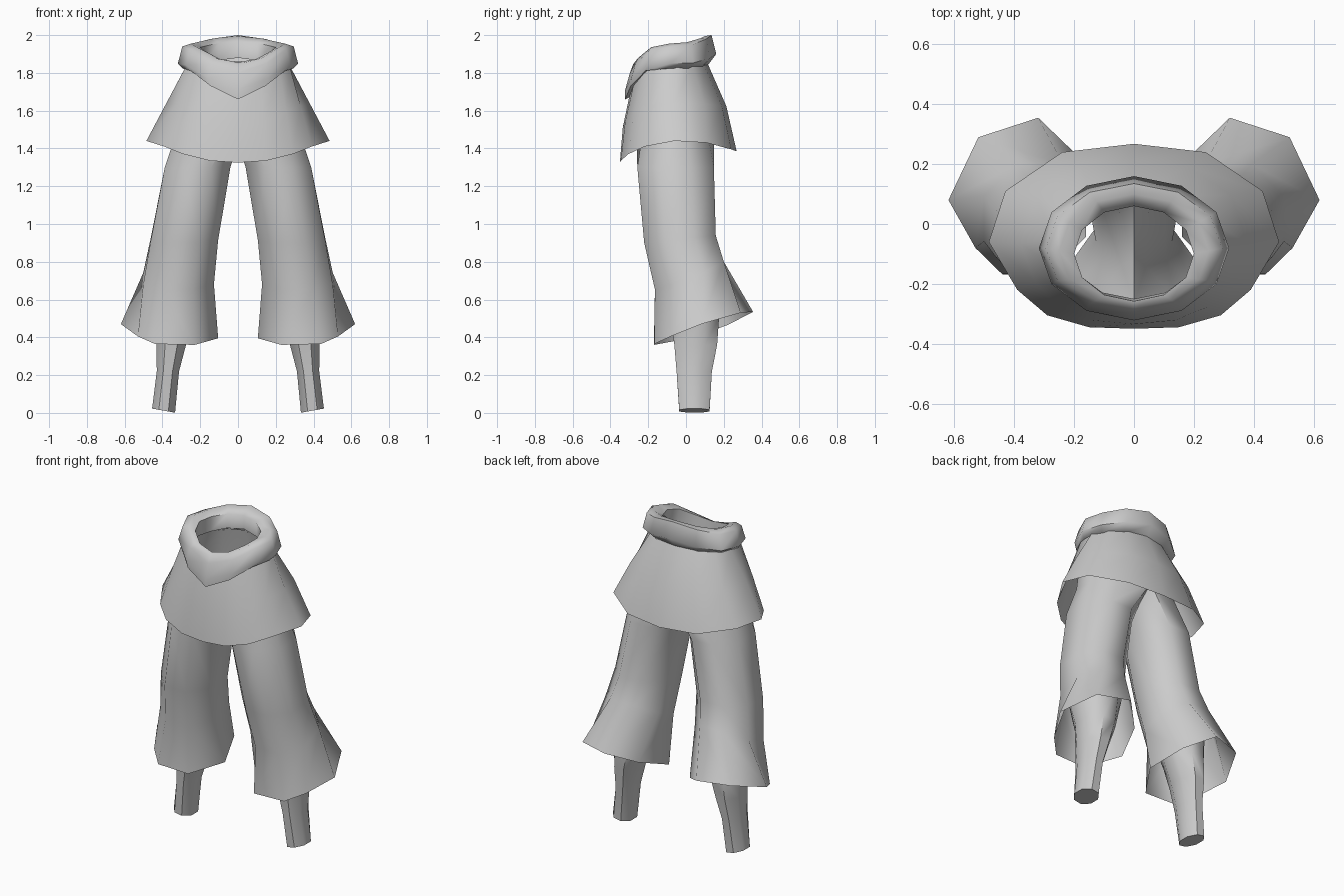
import bpy, math

if "Cube" in bpy.data.objects:
    bpy.data.objects.remove(bpy.data.objects["Cube"])

grey = bpy.data.materials.new("cloth grey")
grey.diffuse_color = (0.6, 0.6, 0.6, 1)
grey.use_nodes = True
grey.node_tree.nodes["Principled BSDF"].inputs["Base Color"].default_value = grey.diffuse_color


def make(name, verts, faces, angle=50, mirror=False):
    me = bpy.data.meshes.new(name)
    me.from_pydata(verts, [], faces)
    me.materials.append(grey)
    ob = bpy.data.objects.new(name, me)
    bpy.context.collection.objects.link(ob)
    bpy.ops.object.select_all(action='DESELECT')
    ob.select_set(True)
    bpy.context.view_layer.objects.active = ob
    if mirror:
        mod = ob.modifiers.new("mirror", 'MIRROR')
        mod.merge_threshold = 0.002
        bpy.ops.object.modifier_apply(modifier=mod.name)
    bpy.ops.object.shade_smooth_by_angle(angle=math.radians(angle))
    return ob


def loft(rings, closed=True):
    """Join rings of equal size, listed from top to bottom, with quads."""
    n = len(rings[0])
    verts = [p for r in rings for p in r]
    faces = []
    for k in range(len(rings) - 1):
        for i in range(n if closed else n - 1):
            j = (i + 1) % n
            faces.append((k * n + j, k * n + i, (k + 1) * n + i, (k + 1) * n + j))
    return verts, faces


def oval(angles, rx, y0, y1, zf, zs, zb, p=2, cx=0):
    """Ring whose height is set at front, side and back; angle 0 is the front."""
    ring = []
    for a in angles:
        s, c = math.sin(a), math.cos(a)
        z = zs + ((zf - zs) if c > 0 else (zb - zs)) * abs(c) ** p
        ring.append((cx + rx * s, (y0 + y1) / 2 - (y1 - y0) / 2 * c, z))
    return ring


# Rolled waistband with a dipped front
a12 = [math.tau * i / 12 for i in range(12)]
band = [
    oval(a12, .21, -.25, .06, 1.72, 1.84, 1.88, 3),
    oval(a12, .20, -.258, .06, 1.855, 1.935, 1.965, 2),
    oval(a12, .25, -.28, .10, 1.845, 1.955, 1.995, 2.5),
    oval(a12, .295, -.297, .135, 1.80, 1.94, 2.0, 3),
    oval(a12, .318, -.322, .16, 1.71, 1.85, 1.90, 4),
    oval(a12, .29, -.322, .115, 1.66, 1.822, 1.84, 4),
    oval(a12, .25, -.28, .09, 1.68, 1.83, 1.85, 4),
]
make("waistband", *loft(band), angle=60)

# Flared skirt with an uneven hem
hem_half = [(0, -.35, 1.325), (.15, -.345, 1.335), (.29, -.305, 1.37), (.39, -.22, 1.41),
            (.485, -.06, 1.44), (.43, .11, 1.43), (.24, .24, 1.395), (0, .268, 1.385)]
hem = hem_half + [(-x, y, z) for x, y, z in hem_half[-2:0:-1]]
a14 = [math.tau * i / 14 for i in range(14)]
top = oval(a14, .28, -.295, .11, 1.70, 1.84, 1.86, 4)
mid = []
for t, h in zip(top, hem):
    x, y, z = [(u + v) / 2 for u, v in zip(t, h)]
    mid.append((x, y + (.025 if y > 0 else -.012), z))
make("skirt", *loft([top, mid, hem]))

# Trouser legs: flared cuff, knee, thigh, then the joined hips above the crotch
a8 = [math.radians(-22.5 + 45 * i) for i in range(8)]
cuff = [(.23, -.17, .36), (.44, -.168, .365), (.53, -.08, .405), (.62, .08, .47),
        (.52, .29, .53), (.32, .355, .535), (.18, .22, .465), (.105, .02, .395)]


def leg_ring(x0, x1, y0, y1, zf, zs, zb):
    g = 1.08 / 2
    cx, cy, rx, ry = (x0 + x1) / 2, (y0 + y1) / 2, (x1 - x0) * g, (y1 - y0) * g
    return oval(a8, rx, cy - ry, cy + ry, zf, zs, zb, 1, cx)


half = [math.pi * i / 5 for i in range(6)]
crotch = oval(half, .345, -.265, .15, 1.54, 1.47, 1.52) + [(0, .05, 1.43), (0, -.12, 1.43)]
rings = [crotch,
         leg_ring(.04, .388, -.258, .148, 1.30, 1.30, 1.30),
         leg_ring(.105, .462, -.222, .158, .90, .92, .94),
         leg_ring(.127, .502, -.165, .20, .65, .70, .81),
         cuff]
verts, faces = loft(rings)
base = len(verts)
hips = [oval(half, .24, -.275, .09, 1.70, 1.84, 1.86, 3),
        oval(half, .31, -.28, .13, 1.62, 1.63, 1.65),
        crotch[:6]]
hv, hf = loft(hips, closed=False)
# the last hip row is the crotch row itself
remap = lambda i: i - 12 if i >= 12 else base + i
verts += hv[:12]
faces += [tuple(remap(i) for i in f) for f in hf]
make("trousers", verts, faces, angle=60, mirror=True)

# Thin lower legs showing below the cuffs
shin = [leg_ring(.16, .46, -.13, .17, .68, .70, .76),
        leg_ring(.225, .435, -.08, .175, .50, .50, .50),
        leg_ring(.275, .432, -.062, .165, .36, .36, .36),
        leg_ring(.312, .43, -.05, .137, .22, .22, .22),
        leg_ring(.333, .455, -.036, .125, .012, .012, .012)]
# slanted sole
shin[-1] = [(x, y, .001 + .022 * (x - .333) / .122) for x, y, z in shin[-1]]
verts, faces = loft(shin)
n = len(verts)
faces.append(tuple(range(n - 1, n - 9, -1)))
make("lower_legs", verts, faces, mirror=True)
